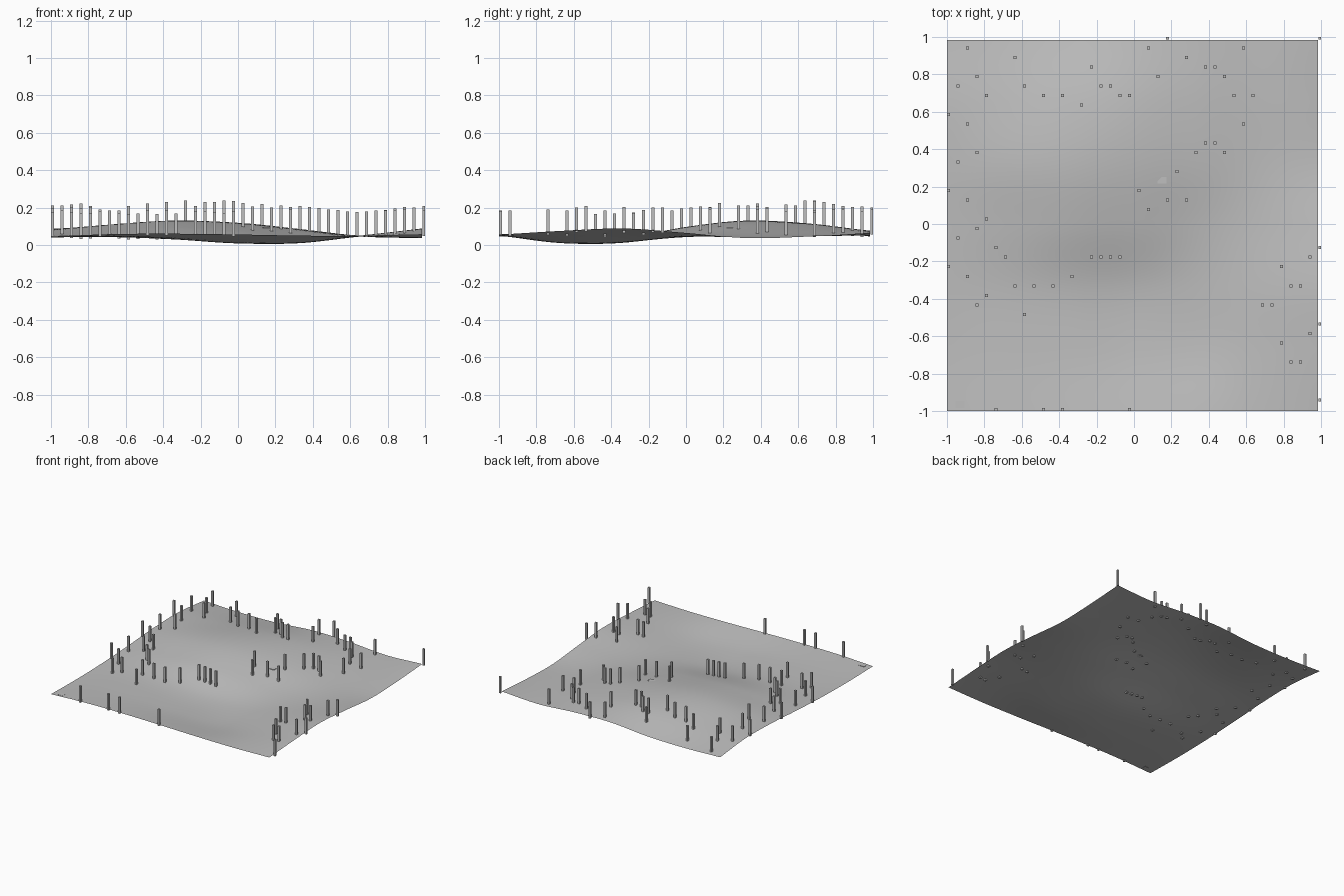
import bpy
import bmesh
import math

default_cube = bpy.data.objects.get("Cube")
if default_cube:
    bpy.data.objects.remove(default_cube, do_unlink=True)

# One plain grey for everything
grey = bpy.data.materials.new("plain grey")
grey.use_nodes = True
colour = (0.52, 0.52, 0.52, 1)
grey.diffuse_color = colour
grey.node_tree.nodes["Principled BSDF"].inputs["Base Color"].default_value = colour

# Ground heights in hundredths, rows from front to back, columns along x
HEIGHTS = [
    [4.5, 5.8, 6, 5.6, 5, 4.8, 5.5],
    [4, 4.5, 3.5, 1.6, 1.2, 4.5, 7.5],
    [4.5, 4.5, 3.5, 1.4, 1.6, 5, 8.8],
    [6, 8, 9.5, 7.5, 4.5, 4.5, 6.5],
    [8, 11, 13, 11.5, 8, 4.5, 3.7],
    [8.5, 9, 11, 11.3, 8.5, 5, 4.5],
    [5.5, 4.5, 5, 7.5, 7, 5, 6.5],
]
LOW, HIGH = -1.0, 0.985


def spline(values, t):
    """Smooth curve through evenly spaced values."""
    last = len(values) - 1
    i = min(int(t), last - 1)
    f = t - i
    b, c = values[i], values[i + 1]
    a = values[i - 1] if i > 0 else 2 * b - c
    d = values[i + 2] if i + 2 <= last else 2 * c - b
    return b + f * (c - a + f * (2 * a - 5 * b + 4 * c - d
                                 + f * (3 * (b - c) + d - a))) / 2


def ground_height(x, y):
    last = len(HEIGHTS) - 1
    u, v = (max(0, min(last, (p - LOW) / (HIGH - LOW) * last)) for p in (x, y))
    return max(0, spline([spline(row, u) for row in HEIGHTS], v) / 100)


def finish(name, bm):
    mesh = bpy.data.meshes.new(name)
    bm.to_mesh(mesh)
    bm.free()
    mesh.materials.append(grey)
    obj = bpy.data.objects.new(name, mesh)
    bpy.context.collection.objects.link(obj)
    return obj


def add_box(bm, size, centre):
    verts = bmesh.ops.create_cube(bm, size=1)["verts"]
    bmesh.ops.scale(bm, vec=size, verts=verts)
    bmesh.ops.translate(bm, vec=centre, verts=verts)


# Rolling ground sheet
bm = bmesh.new()
bmesh.ops.create_grid(bm, x_segments=60, y_segments=60, size=(HIGH - LOW) / 2)
middle = (HIGH + LOW) / 2
for v in bm.verts:
    v.co.x += middle
    v.co.y += middle
    v.co.z = ground_height(v.co.x, v.co.y)
for f in bm.faces:
    f.smooth = True
finish("ground", bm)

# Posts on a regular grid: row number from the front, then column numbers
POSTS = {
    39: [23, 39], 38: [2, 21, 31], 37: [7, 25], 36: [15, 27, 28],
    35: [3, 22, 29], 34: [1, 8, 16, 17], 33: [4, 10, 12, 18, 19, 30, 32],
    32: [14], 31: [0], 30: [2, 31], 28: [27, 28], 27: [3, 26, 29],
    26: [1], 25: [24], 23: [0, 20], 22: [2, 23, 25], 21: [21], 20: [4],
    19: [3], 18: [1], 17: [5, 39], 16: [6, 15, 16, 17, 18, 38],
    15: [0, 35], 14: [2, 13], 13: [7, 9, 11, 36, 37], 12: [4],
    11: [3, 33, 34], 10: [8], 9: [39], 8: [38], 7: [35], 5: [36, 37],
    1: [39], 0: [5, 10, 12, 19],
}
START, STEP = -0.992, 0.0509
WIDTH, BURIED, TALL = 0.016, 0.01, 0.135
bm = bmesh.new()
for row, columns in POSTS.items():
    for column in columns:
        x, y = START + STEP * column, START + STEP * row
        base = max(0, ground_height(x, y) - BURIED)
        top = ground_height(x, y) + TALL - BURIED
        add_box(bm, (WIDTH, WIDTH, top - base), (x, y, (base + top) / 2))
finish("posts", bm)

# Small flat slabs lying almost flush with the ground
bm = bmesh.new()
for x, y in ((-0.93, -0.965), (0.15, 0.235)):
    add_box(bm, (0.05, 0.035, 0.004), (x, y, ground_height(x, y)))
finish("ground_slabs", bm)
